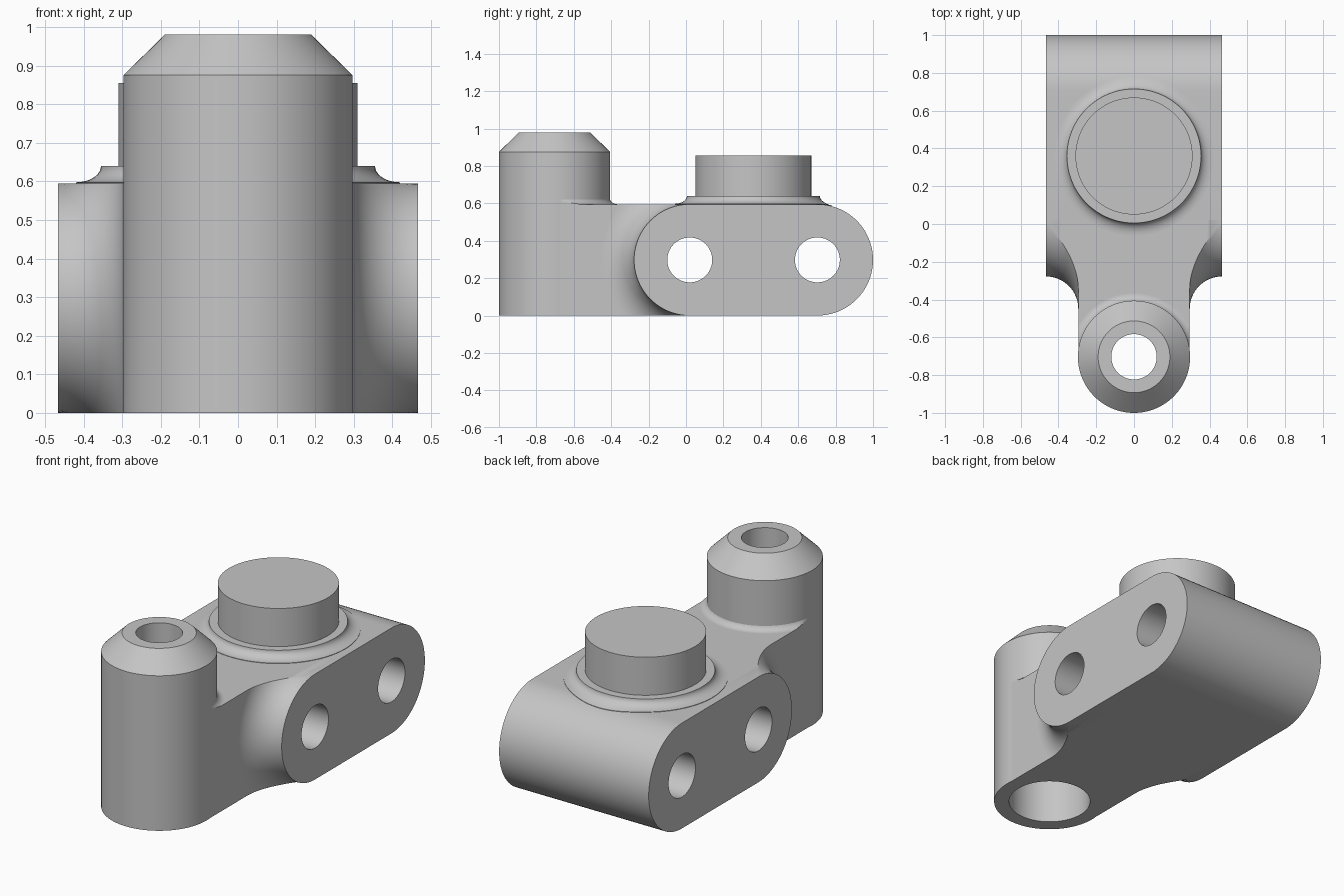
import bpy, bmesh
from math import sin, cos, asin, sqrt, pi, radians

cube = bpy.data.objects.get("Cube")
if cube:
    bpy.data.objects.remove(cube, do_unlink=True)

GREY = (0.56, 0.56, 0.56, 1)
grey = bpy.data.materials.new("plain grey")
grey.use_nodes = True
grey.diffuse_color = GREY
grey.node_tree.nodes["Principled BSDF"].inputs["Base Color"].default_value = GREY

R = 0.2975            # half height of the body, also its end radius
TOP = 2 * R
HALF = 0.467          # half width of the body
NECK = 0.295          # half width of the neck
FRONT, BACK = 0.02, 0.7025   # axes of the rounded ends and cross holes
BOSS_Y, KNOB_Y = -0.703, 0.36


def loft(name, loops, ring=False):
    """Skin a row of closed loops; cap the ends unless the row is a ring."""
    bm = bmesh.new()
    rows = [[bm.verts.new(p) for p in loop] for loop in loops]
    n = len(rows[0])
    pairs = list(zip(rows, rows[1:])) + ([(rows[-1], rows[0])] if ring else [])
    for a, b in pairs:
        for i in range(n):
            j = (i + 1) % n
            bm.faces.new((a[i], a[j], b[j], b[i]))
    if not ring:
        bm.faces.new(rows[0])
        bm.faces.new(rows[-1])
    bmesh.ops.remove_doubles(bm, verts=bm.verts, dist=1e-5)
    bmesh.ops.recalc_face_normals(bm, faces=bm.faces)
    mesh = bpy.data.meshes.new(name)
    bm.to_mesh(mesh)
    bm.free()
    mesh.materials.append(grey)
    ob = bpy.data.objects.new(name, mesh)
    bpy.context.collection.objects.link(ob)
    return ob


def lathe(name, profile, y, steps=96):
    """Turn a closed (radius, z) profile about an upright axis at y."""
    turns = [2 * pi * k / steps for k in range(steps)]
    return loft(name, [[(r * cos(a), y + r * sin(a), z) for r, z in profile]
                       for a in turns], ring=True)


def cylinder(name, radius, depth, location, rotation=(0, 0, 0)):
    bpy.ops.mesh.primitive_cylinder_add(vertices=64, radius=radius, depth=depth,
                                        location=location, rotation=rotation)
    ob = bpy.context.object
    ob.name = name
    ob.hide_render = True
    ob.data.materials.append(grey)
    return ob


def cut(ob, cutters):
    bpy.context.view_layer.objects.active = ob
    for c in cutters:
        mod = ob.modifiers.new("cut", "BOOLEAN")
        mod.operation = "DIFFERENCE"
        mod.solver = "EXACT"
        mod.object = c
        bpy.ops.object.modifier_apply(modifier=mod.name)


# Body: rounded bar running across the model
angles = [pi * k / 40 for k in range(41)]
outline = [(FRONT - R * sin(a), R - R * cos(a)) for a in angles]
outline += [(BACK + R * sin(a), R + R * cos(a)) for a in angles]
body = loft("body", [[(x, y, z) for y, z in outline] for x in (-HALF, HALF)])

# Neck reaching forward to the post
neck = loft("neck", [[(x, BOSS_Y, 0), (x, 0.3, 0), (x, 0.3, TOP), (x, BOSS_Y, TOP)]
                     for x in (-NECK, NECK)])

# Hollow sweep between the rounded end of the body and the neck sides
SWEEP = HALF - NECK


def sweep_loop(side, phi):
    x = side * (HALF - 0.001 - (SWEEP - 0.001) * sin(phi))
    r = R + SWEEP * (1 - cos(phi))
    reach = asin(min(1, R / r))
    loop = []
    for k in range(41):
        t = reach * (k / 20 - 1)
        loop.append((x, FRONT - r * cos(t), R + r * sin(t)))
    return loop + [(x, 0.3, TOP), (x, 0.3, 0)]


phis = [pi / 2 * k / 16 for k in range(17)]
neck_sweep = loft("neck_sweep", [sweep_loop(-1, p) for p in phis]
                  + [sweep_loop(1, p) for p in reversed(phis)])

# Hollow post with a chamfered top and a wider bore below
post = lathe("post", [(0.217, 0), (0.297, 0), (0.297, 0.875), (0.19, 0.98),
                      (0.12, 0.98), (0.12, 0.65), (0.217, 0.65)], BOSS_Y)

# Small fillet behind the post, trimmed to the neck width
quarter = [pi / 2 * k / 8 for k in range(9)]
fillet = [(0.335 - 0.042 * cos(q), TOP + 0.042 - 0.042 * sin(q)) for q in quarter]
fillet += [(0.335, TOP - 0.02), (0.28, TOP - 0.02), (0.28, TOP + 0.042)]
post_fillet = loft("post_fillet", [
    [(max(-NECK, min(NECK, r * cos(a))), BOSS_Y + r * sin(a), z) for r, z in fillet]
    for a in [pi * k / 48 for k in range(49)]])

# Round knob on the body
knob = lathe("knob", [(0, 0.5), (0.31, 0.5), (0.31, 0.855), (0, 0.855)], KNOB_Y)

# Flared collar, its rim following the curve of the body
flare = [(0.42 - 0.065 * cos(q), 0.64 - 0.0425 * sin(q)) for q in quarter]
collar_profile = [(0.28, 0.5), (0.28, 0.64)] + flare + [(0.42, 0.5)]
collar = lathe("collar", collar_profile, KNOB_Y)
for v in collar.data.vertices:
    over = v.co.y - BACK
    if over > 0 and v.co.z > 0.55:
        drop = R - sqrt(R * R - over * over)
        v.co.z -= drop * (0.64 - v.co.z) / 0.0425

# Cross holes and clearance for the post bore
cross_holes = [cylinder("cross_hole_cutter", 0.12, 2, (0, y, R), (0, pi / 2, 0))
               for y in (FRONT, BACK)]
bore = cylinder("bore_cutter", 0.25, 2, (0, BOSS_Y, R))
cut(body, cross_holes)
cut(neck, [cross_holes[0], bore])
cut(neck_sweep, [cross_holes[0]])
for c in cross_holes + [bore]:
    bpy.data.objects.remove(c, do_unlink=True)

# Smooth curved faces, keep edges crisp
bpy.ops.object.select_all(action="DESELECT")
for ob in (body, neck, neck_sweep, post, post_fillet, knob, collar):
    ob.select_set(True)
    bpy.context.view_layer.objects.active = ob
bpy.ops.object.shade_smooth_by_angle(angle=radians(30))
